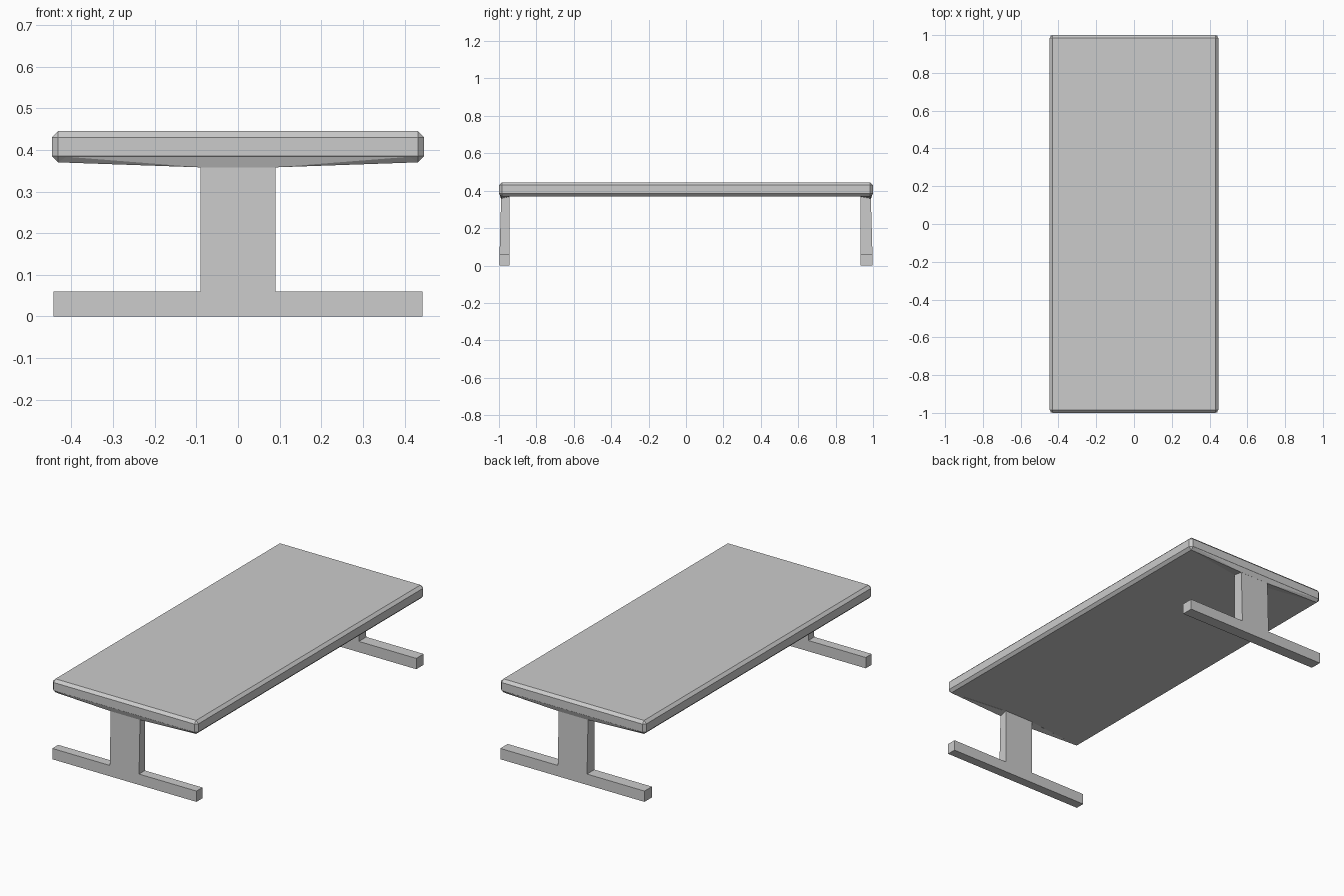
import bpy, bmesh

if "Cube" in bpy.data.objects:
    bpy.data.objects.remove(bpy.data.objects["Cube"])


def finish(name, bm):
    bmesh.ops.recalc_face_normals(bm, faces=bm.faces)
    mesh = bpy.data.meshes.new(name)
    bm.to_mesh(mesh)
    bm.free()
    obj = bpy.data.objects.new(name, mesh)
    bpy.context.collection.objects.link(obj)
    return obj


def hull(name, points):
    """Convex solid through a few corner points."""
    bm = bmesh.new()
    for p in points:
        bm.verts.new(p)
    bmesh.ops.convex_hull(bm, input=bm.verts)
    bmesh.ops.dissolve_limit(bm, angle_limit=0.01, verts=bm.verts, edges=bm.edges)
    return finish(name, bm)


def mirrored(points):
    return [(s * x, y, z) for x, y, z in points for s in (-1, 1)]


def prism(name, outline, y0, y1):
    """Extrude an x-z outline along y."""
    bm = bmesh.new()
    face = bm.faces.new([bm.verts.new((x, y0, z)) for x, z in outline])
    ext = bmesh.ops.extrude_face_region(bm, geom=[face])["geom"]
    moved = [v for v in ext if isinstance(v, bmesh.types.BMVert)]
    bmesh.ops.translate(bm, verts=moved, vec=(0, y1 - y0, 0))
    return bm


# Chamfered table top
bpy.ops.mesh.primitive_cube_add(size=1, location=(0, 0, 0.4075))
top = bpy.context.object
top.name = "table_top"
top.scale = (0.894, 2.0, 0.075)
bpy.ops.object.transform_apply(location=False, rotation=False, scale=True)
bevel = top.modifiers.new("chamfer", "BEVEL")
bevel.width = 0.015
bevel.segments = 1

# Inverted-T legs at both ends, each with a shallow gusset under the top
T_OUTLINE = [(-0.443, 0), (0.443, 0), (0.443, 0.06), (0.09, 0.06),
             (0.09, 0.372), (-0.09, 0.372), (-0.09, 0.06), (-0.443, 0.06)]
for label, s, inner in (("front", -1, 0.945), ("back", 1, 0.932)):
    bm = prism(label + "_leg", T_OUTLINE, s * 0.997, s * inner)
    for v in bm.verts:  # column leans in slightly on its outer face
        if v.co.z > 0.3 and abs(v.co.y) > 0.99:
            v.co.y = s * 0.988
    finish(label + "_leg", bm)
    hull(label + "_gusset", mirrored([
        (0.432, s * 0.985, 0.37), (0.09, s * 0.989, 0.358),
        (0.107, s * 0.9995, 0.385), (0.09, s * inner, 0.368),
        (0.432, s * 0.999, 0.385)]))
